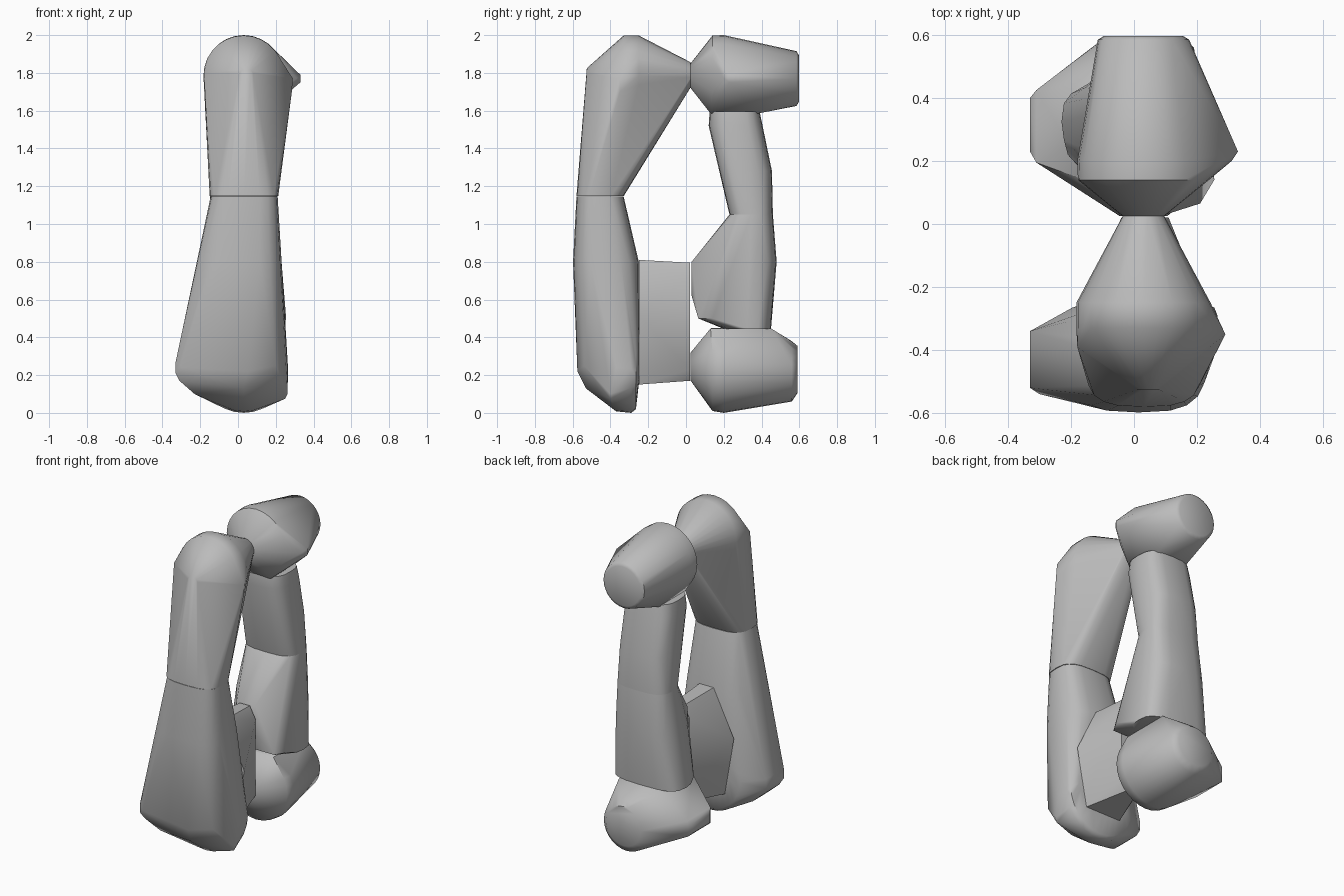
import bpy, bmesh, math

if "Cube" in bpy.data.objects:
    bpy.data.objects.remove(bpy.data.objects["Cube"], do_unlink=True)

grey = bpy.data.materials.new("plain grey")
grey.use_nodes = True
colour = (0.5, 0.5, 0.5, 1)
grey.diffuse_color = colour
grey.node_tree.nodes["Principled BSDF"].inputs["Base Color"].default_value = colour

CX = 0.03  # shared centre line of the joints


def disc_y(y, z, r, x=CX, n=28):
    """Upright circle facing along y."""
    return [(x + r * math.cos(i * math.tau / n), y, z + r * math.sin(i * math.tau / n))
            for i in range(n)]


def slab(z, x0, x1, y0, y1, power=0.65, n=20):
    """Level rounded outline; a power below one makes it boxier."""
    pts = []
    for i in range(n):
        c, s = math.cos(i * math.tau / n), math.sin(i * math.tau / n)
        c = math.copysign(abs(c) ** power, c)
        s = math.copysign(abs(s) ** power, s)
        pts.append(((x0 + x1) / 2 + c * (x1 - x0) / 2, (y0 + y1) / 2 + s * (y1 - y0) / 2, z))
    return pts


def hull(name, points):
    """Convex shell around outlines and corner points."""
    bm = bmesh.new()
    for p in points:
        bm.verts.new(p)
    bmesh.ops.remove_doubles(bm, verts=bm.verts, dist=0.002)
    bmesh.ops.convex_hull(bm, input=bm.verts)
    inside = [v for v in bm.verts if not v.link_faces]
    bmesh.ops.delete(bm, geom=inside, context='VERTS')
    bmesh.ops.dissolve_limit(bm, angle_limit=0.01, verts=bm.verts, edges=bm.edges)
    bmesh.ops.recalc_face_normals(bm, faces=bm.faces)
    mesh = bpy.data.meshes.new(name)
    bm.to_mesh(mesh)
    bm.free()
    mesh.materials.append(grey)
    ob = bpy.data.objects.new(name, mesh)
    bpy.context.collection.objects.link(ob)
    bpy.ops.object.select_all(action='DESELECT')
    ob.select_set(True)
    bpy.context.view_layer.objects.active = ob
    bpy.ops.object.shade_smooth_by_angle(angle=math.radians(48))


# Front arm, upper half: domed head tapering back to the joint
hull("front_upper_arm",
     disc_y(-0.33, 1.785, 0.213) + disc_y(-0.25, 1.785, 0.213)
     + disc_y(0.025, 1.79, 0.066)
     + slab(1.147, -0.15, 0.213, -0.58, -0.33)
     + [(0.29, -0.35, 1.77), (0.285, -0.35, 1.7), (-0.18, -0.39, 1.8)]
     + disc_y(-0.525, 1.79, 0.035, x=0.045))

# Front arm, lower half: flares into a rounded foot
hull("front_lower_arm",
     slab(1.145, -0.145, 0.21, -0.58, -0.33)
     + slab(0.8, -0.2, 0.23, -0.598, -0.25)
     + disc_y(-0.37, 0.24, 0.232) + disc_y(-0.29, 0.235, 0.235)
     + disc_y(-0.265, 0.245, 0.225) + disc_y(-0.25, 0.33, 0.18)
     + [(-0.33, y, z) for y in (-0.52, -0.34) for z in (0.21, 0.27)]
     + [(-0.31, y, 0.17) for y in (-0.5, -0.35)]
     + [(-0.23, y, 0.1) for y in (-0.46, -0.35)]
     + [(-0.3, -0.54, 0.24), (0.05, -0.575, 0.22), (0.03, -0.53, 0.13)]
     + [(0.2, -0.54, 0.25), (0.262, -0.4, 0.1), (0.25, -0.4, 0.075)])

# Joint block behind the front foot
hull("joint_block",
     [(x, 0.02, z) for x in (-0.04, 0.11) for z in (0.23, 0.72)]
     + [(x, 0.02, z) for x in (0, 0.07) for z in (0.17, 0.795)]
     + [(x, -0.25, 0.52) for x in (-0.165, 0.22)]
     + [(x, -0.25, 0.81) for x in (-0.02, 0.08)]
     + [(x, -0.25, 0.15) for x in (-0.1, 0.15)])

# Rear top head with its side boss and round end cap
hull("rear_top_head",
     disc_y(0.025, 1.785, 0.066)
     + disc_y(0.14, 1.79, 0.208) + disc_y(0.2, 1.79, 0.21)
     + disc_y(0.585, 1.77, 0.145) + disc_y(0.597, 1.77, 0.125)
     + [(x, y, 1.585) for x in (-0.08, 0.14) for y in (0.13, 0.38)]
     + [(0.33, 0.23, 1.75), (0.33, 0.23, 1.79), (0.31, 0.2, 1.77)])

# Rear arm, upper half
hull("rear_upper_arm",
     slab(1.595, -0.13, 0.19, 0.125, 0.39)
     + slab(1.52, -0.14, 0.2, 0.12, 0.405)
     + slab(1.28, -0.14, 0.2, 0.176, 0.455)
     + slab(1.05, -0.15, 0.21, 0.23, 0.46))

# Rear arm, lower half: bulges forward toward the joint block
hull("rear_lower_arm",
     slab(1.05, -0.15, 0.21, 0.23, 0.46)
     + slab(0.8, -0.18, 0.22, 0.16, 0.48)
     + slab(0.445, -0.23, 0.24, 0.2, 0.45)
     + [(x, 0.03, z) for x in (-0.03, 0.1) for z in (0.62, 0.8)]
     + [(x, 0.065, 0.5) for x in (-0.07, 0.21)]
     + [(-0.21, 0.22, 0.47), (0.255, 0.14, 0.5)])

# Rear base with its side boss and round end cap
hull("rear_base",
     disc_y(0.025, 0.245, 0.075)
     + disc_y(0.14, 0.23, 0.22) + disc_y(0.2, 0.225, 0.225)
     + disc_y(0.56, 0.22, 0.16) + disc_y(0.59, 0.23, 0.125)
     + [(x, y, 0.447) for x in (-0.13, 0.16) for y in (0.13, 0.45)]
     + [(-0.33, y, z) for y in (0.23, 0.4) for z in (0.21, 0.27)]
     + [(-0.31, y, z) for y in (0.195, 0.425) for z in (0.19, 0.29)])
